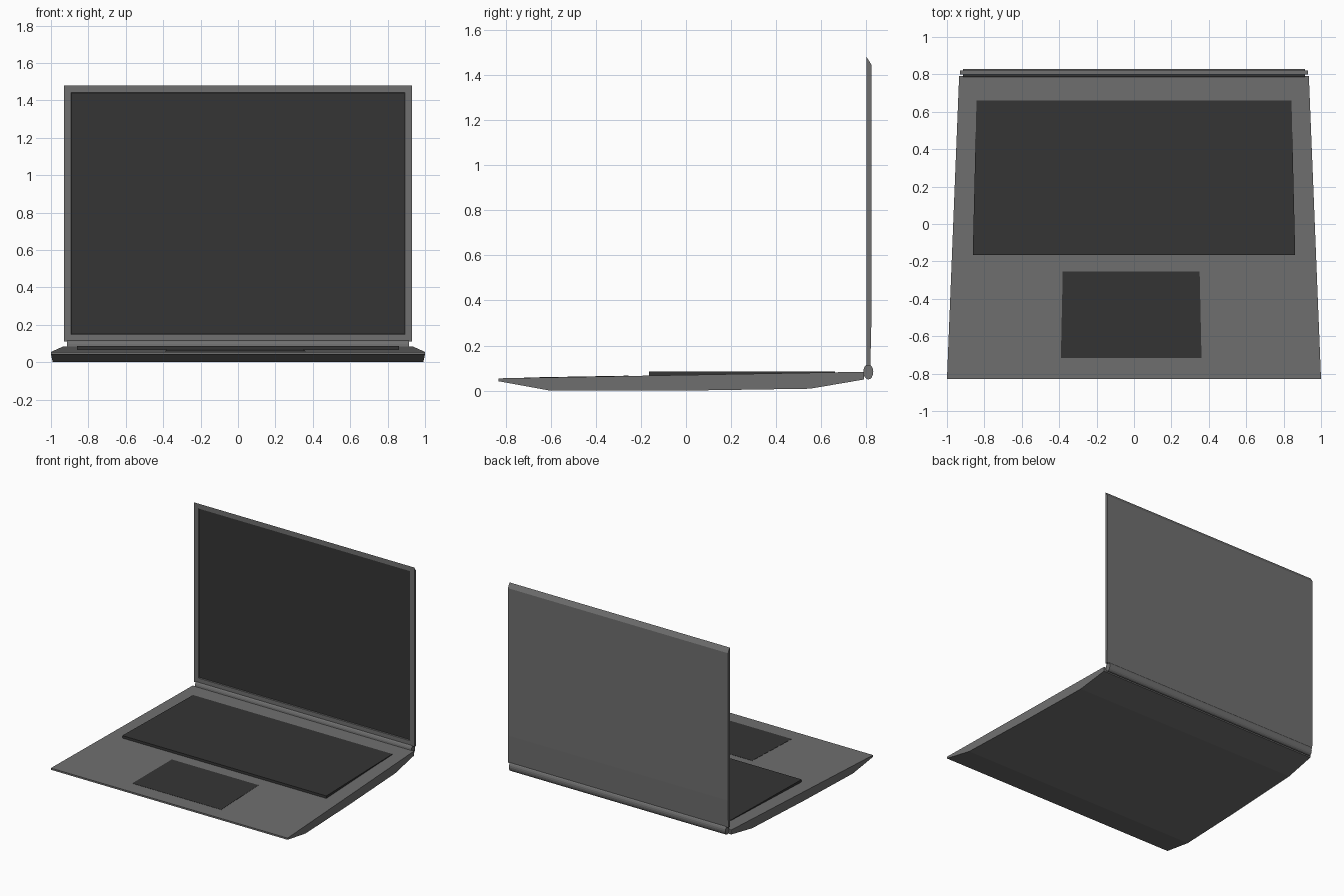
import bpy, bmesh, math
from mathutils import Vector

if "Cube" in bpy.data.objects:
    bpy.data.objects.remove(bpy.data.objects["Cube"])


def make_material(name, value):
    m = bpy.data.materials.new(name)
    m.diffuse_color = (value, value, value, 1)
    m.use_nodes = True
    m.node_tree.nodes["Principled BSDF"].inputs["Base Color"].default_value = m.diffuse_color
    return m


grey = make_material("grey_metal", 0.16)
dark = make_material("dark_panel", 0.035)


def finish(bm, name, *mats):
    bmesh.ops.recalc_face_normals(bm, faces=bm.faces[:])
    me = bpy.data.meshes.new(name)
    bm.to_mesh(me)
    bm.free()
    ob = bpy.data.objects.new(name, me)
    bpy.context.collection.objects.link(ob)
    for m in mats:
        me.materials.append(m)
    return ob


def extrude_profile(profile, half_width, cx=0.0):
    """Side profile (y, z) spanned across x; half_width is a function of y."""
    bm = bmesh.new()
    sides = [[bm.verts.new((cx + s * half_width(y), y, z)) for y, z in profile]
             for s in (-1, 1)]
    n = len(profile)
    for loop in sides:
        bm.faces.new(loop)
    for i in range(n):
        j = (i + 1) % n
        bm.faces.new((sides[0][i], sides[0][j], sides[1][j], sides[1][i]))
    bmesh.ops.recalc_face_normals(bm, faces=bm.faces[:])
    return bm


def taper(y0, w0, y1, w1):
    return lambda y: w0 + (w1 - w0) * (y - y0) / (y1 - y0)


def deck(y):
    """Height of the sloping top of the base."""
    return 0.055 + 0.029 * (y + 0.83) / 1.62


# Base: wedge with bevelled underside, narrower at the back
base = [(-0.83, 0.055), (0.79, 0.084), (0.79, 0.05), (0.55, 0.009),
        (-0.04, 0.0), (-0.6, 0.0), (-0.83, 0.042)]
finish(extrude_profile(base, taper(-0.83, 1.0, 0.79, 0.935)), "base", grey)

# Keyboard: level slab rising out of the sloping deck
keys = [(-0.165, 0.086), (0.66, 0.086), (0.66, 0.07), (-0.165, 0.06)]
finish(extrude_profile(keys, taper(-0.165, 0.862, 0.66, 0.842)), "keyboard", dark)

# Trackpad: thin plate lying on the deck
y0, y1 = -0.717, -0.255
pad = [(y0, deck(y0) + 0.0015), (y1, deck(y1) + 0.0015),
       (y1, deck(y1) - 0.003), (y0, deck(y0) - 0.003)]
finish(extrude_profile(pad, taper(y0, 0.376, y1, 0.366), -0.015), "trackpad", dark)

# Hinge: oval bar between base and lid
oval = [(0.808 + 0.022 * math.cos(a), 0.084 + 0.034 * math.sin(a))
        for a in (math.tau * i / 16 for i in range(16))]
finish(extrude_profile(oval, lambda y: 0.915), "hinge", grey)

# Lid: upright panel, sloped top edge, recessed dark screen
lid = [(0.80, 0.11), (0.80, 1.48), (0.822, 1.445), (0.822, 0.32), (0.817, 0.11)]
bm = extrude_profile(lid, lambda y: 0.93)
front = min(bm.faces, key=lambda f: f.normal.y)
bmesh.ops.inset_region(bm, faces=[front], thickness=0.053)
bmesh.ops.inset_region(bm, faces=[front], thickness=0.004, depth=-0.007)
front.material_index = 1
finish(bm, "lid_with_screen", grey, dark)
